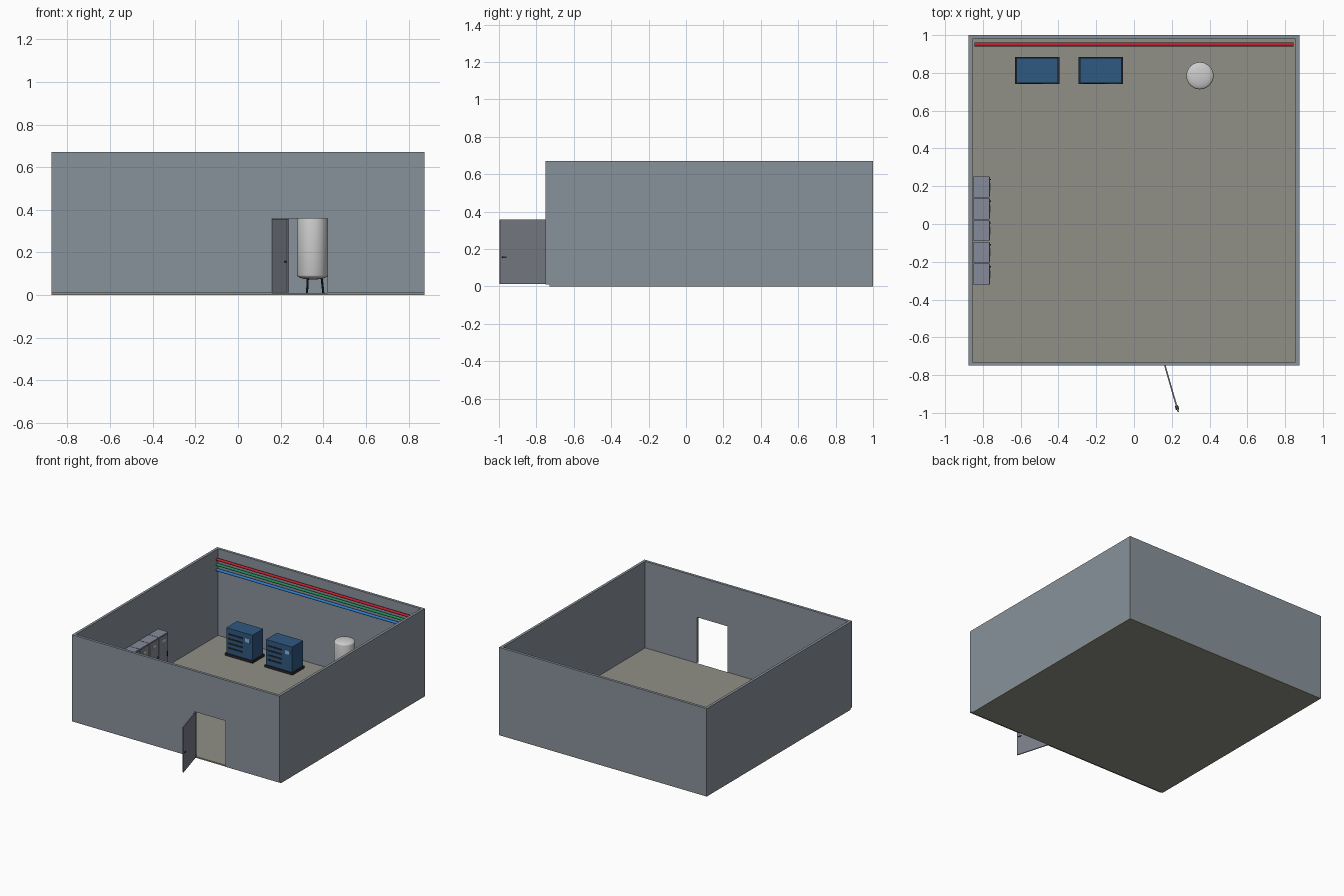
import bpy, bmesh, math
from mathutils import Vector, Matrix

cube = bpy.data.objects.get("Cube")
if cube:
    bpy.data.objects.remove(cube, do_unlink=True)


def material(name, r, g, b):
    m = bpy.data.materials.new(name)
    m.use_nodes = True
    m.diffuse_color = (r, g, b, 1)
    m.node_tree.nodes["Principled BSDF"].inputs["Base Color"].default_value = (r, g, b, 1)
    return m


WALL = material("wall_paint", 0.25, 0.29, 0.33)
FLOOR = material("concrete", 0.28, 0.28, 0.24)
DOOR = material("door_paint", 0.20, 0.21, 0.25)
LOCKER = material("locker_paint", 0.24, 0.26, 0.32)
BLUE = material("cabinet_blue", 0.03, 0.10, 0.22)
DARK = material("dark_metal", 0.02, 0.02, 0.025)
SCREEN = material("screen", 0.25, 0.50, 0.75)
LABEL = material("label", 0.60, 0.60, 0.52)
TANK = material("tank_white", 0.80, 0.80, 0.82)
RED = material("pipe_red", 0.55, 0.015, 0.03)
GREEN = material("pipe_green", 0.02, 0.28, 0.11)
PIPE_BLUE = material("pipe_blue", 0.03, 0.22, 0.65)


def finish(name, bm, mat, smooth=False):
    bmesh.ops.recalc_face_normals(bm, faces=bm.faces)
    mesh = bpy.data.meshes.new(name)
    bm.to_mesh(mesh)
    bm.free()
    mesh.materials.append(mat)
    ob = bpy.data.objects.new(name, mesh)
    bpy.context.collection.objects.link(ob)
    if smooth:
        bpy.ops.object.select_all(action="DESELECT")
        ob.select_set(True)
        bpy.context.view_layer.objects.active = ob
        bpy.ops.object.shade_smooth_by_angle(angle=math.radians(35))
    return ob


def box(name, x, y, z, mat):
    """Box from (min, max) ranges on each axis."""
    bm = bmesh.new()
    bmesh.ops.create_cube(bm, size=1)
    for v in bm.verts:
        v.co = [lo + (c + 0.5) * (hi - lo) for c, (lo, hi) in zip(v.co, (x, y, z))]
    return finish(name, bm, mat)


def rod(name, a, b, radius, mat, sides=16):
    a, b = Vector(a), Vector(b)
    bm = bmesh.new()
    bmesh.ops.create_cone(bm, cap_ends=True, segments=sides,
                          radius1=radius, radius2=radius, depth=(b - a).length)
    turn = (b - a).to_track_quat("Z", "Y").to_matrix().to_4x4()
    bm.transform(Matrix.Translation((a + b) / 2) @ turn)
    return finish(name, bm, mat, True)


# Room shell
W, FRONT, BACK, TOP, T, BASE = 0.875, -0.75, 1.0, 0.67, 0.02, 0.01
box("floor", (-W, W), (FRONT + T, BACK), (0, BASE), FLOOR)
box("back_wall", (-W, W), (BACK - T, BACK), (BASE, TOP), WALL)
for side, name in ((-1, "right_wall"), (1, "left_wall")):
    box(name, sorted((side * W, side * (W - T))), (FRONT + T, BACK - T), (BASE, TOP), WALL)

# Front wall with its doorway cut into the outline
D0, D1, DTOP = 0.16, 0.42, 0.36
outline = [(-W, BASE), (D0, BASE), (D0, DTOP), (D1, DTOP), (D1, BASE),
           (W, BASE), (W, TOP), (-W, TOP)]
bm = bmesh.new()
face = bm.faces.new([bm.verts.new((x, FRONT, z)) for x, z in outline])
grown = bmesh.ops.extrude_face_region(bm, geom=[face])["geom"]
bmesh.ops.translate(bm, vec=(0, T, 0),
                    verts=[g for g in grown if isinstance(g, bmesh.types.BMVert)])
finish("front_wall", bm, WALL)

# Open door leaf with a lever on each side
LEAF = 0.255
swing = Matrix.Translation((D0 + 0.004, FRONT, 0)) @ Matrix.Rotation(math.radians(-74), 4, "Z")
leaf = [box("door", (0, LEAF), (-0.004, 0.004), (BASE + 0.002, DTOP - 0.003), DOOR)]
for s in (-1, 1):
    leaf.append(box("door_handle", (LEAF - 0.035, LEAF - 0.012),
                    sorted((s * 0.004, s * 0.009)), (0.153, 0.159), DARK))
for ob in leaf:
    ob.data.transform(swing)

# Wall pipes
for name, z, mat in (("red_pipe", 0.604, RED), ("green_pipe", 0.565, GREEN),
                     ("blue_pipe", 0.525, PIPE_BLUE)):
    rod(name, (-0.845, 0.95, z), (0.845, 0.95, z), 0.01, mat)

# Machine cabinets on plinths, with vents and a control panel in front
for x in (-0.512, -0.176):
    y0, y1 = 0.747, 0.878
    box("machine_plinth", (x - 0.117, x + 0.117), (y0 - 0.007, y1 + 0.007), (BASE, 0.028), DARK)
    box("machine_cabinet", (x - 0.11, x + 0.11), (y0, y1), (0.028, 0.22), BLUE)
    for i in range(4):
        z = 0.065 + i * 0.035
        box("machine_vent", (x - 0.095, x + 0.025), (y0 - 0.003, y0), (z, z + 0.011), DARK)
    box("machine_screen", (x + 0.05, x + 0.09), (y0 - 0.003, y0), (0.155, 0.185), SCREEN)

# Row of lockers along the right wall
PITCH = 0.1155
for i in range(5):
    y = -0.322 + i * PITCH
    end = y + PITCH - 0.003
    mid = (y + end) / 2
    box("locker", (-0.85, -0.765), (y, end), (BASE, 0.338), LOCKER)
    box("locker_door", (-0.765, -0.762), (y + 0.005, end - 0.005), (0.02, 0.33), LOCKER)
    box("locker_label", (-0.762, -0.76), (mid - 0.02, mid + 0.02), (0.285, 0.305), LABEL)
    box("locker_handle", (-0.762, -0.756), (end - 0.02, end - 0.013), (0.165, 0.2), DARK)

# Pressure tank turned from a profile with shallow domed ends
CX, CY, R = 0.349, 0.785, 0.072
LOW, HIGH, DOME = 0.093, 0.36, 0.02
arc = [i * math.pi / 16 for i in range(9)]
profile = [(R * math.sin(a), LOW - DOME * math.cos(a)) for a in arc]
profile += [(R * math.cos(a), HIGH + DOME * math.sin(a)) for a in arc]
bm = bmesh.new()
verts = [bm.verts.new((r, 0, z)) for r, z in profile]
edges = [bm.edges.new(pair) for pair in zip(verts, verts[1:])]
bmesh.ops.spin(bm, geom=verts + edges, cent=(0, 0, 0), axis=(0, 0, 1),
               angle=math.tau, steps=32)
bmesh.ops.remove_doubles(bm, verts=bm.verts, dist=0.0002)
bmesh.ops.translate(bm, vec=(CX, CY, 0), verts=bm.verts)
finish("tank", bm, TANK, True)
for i in range(3):
    c, s = math.cos(i * math.tau / 3), math.sin(i * math.tau / 3)
    rod("tank_leg", (CX + 0.051 * c, CY + 0.051 * s, BASE),
        (CX + 0.043 * c, CY + 0.043 * s, LOW - 0.01), 0.005, DARK, 8)
